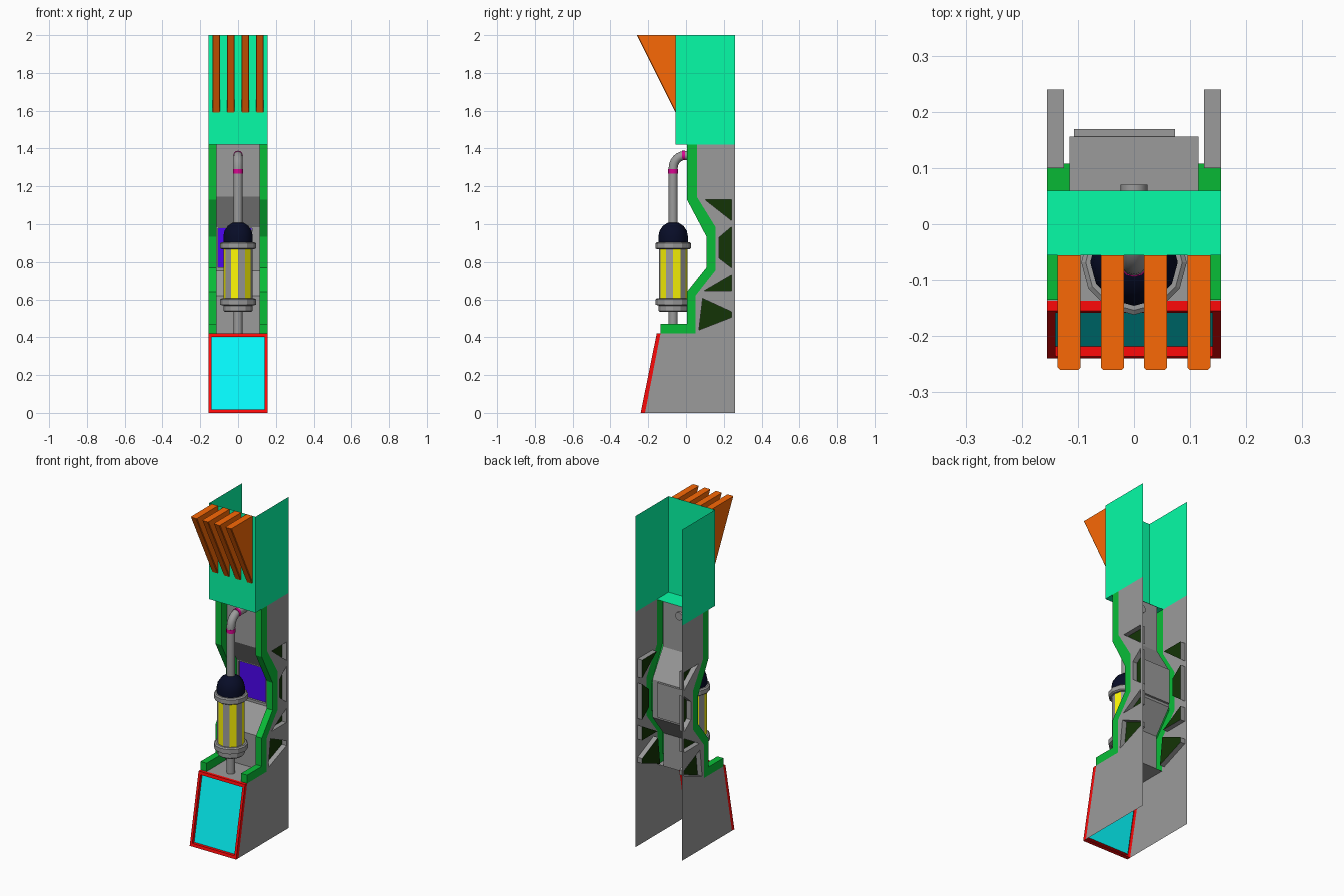
import bpy, bmesh
from math import sin, cos, pi, radians
from mathutils import Vector

if "Cube" in bpy.data.objects:
    bpy.data.objects.remove(bpy.data.objects["Cube"])

def mat(name, c):
    """Material from a colour as seen lit from the front."""
    m = bpy.data.materials.new(name)
    m.diffuse_color = (*[min(1, v / 0.88) ** 2.2 for v in c], 1)
    m.use_nodes = True
    m.node_tree.nodes["Principled BSDF"].inputs["Base Color"].default_value = m.diffuse_color
    return m

GREY = mat("grey", (0.53, 0.53, 0.53))
MINT = mat("mint", (0.05, 0.87, 0.57))
GREEN = mat("green", (0.06, 0.65, 0.2))
DARK = mat("dark_green", (0.09, 0.19, 0.05))
ORANGE = mat("orange", (0.86, 0.36, 0.05))
RED = mat("red", (0.9, 0.06, 0.06))
CYAN = mat("cyan", (0.05, 0.87, 0.93))
YELLOW = mat("yellow", (0.88, 0.86, 0.05))
NAVY = mat("navy", (0.055, 0.07, 0.15))
PURPLE = mat("purple", (0.27, 0.045, 0.83))
PINK = mat("magenta", (0.75, 0.05, 0.5))

def finish(name, bm, *mats, smooth=False):
    me = bpy.data.meshes.new(name)
    bm.to_mesh(me)
    bm.free()
    ob = bpy.data.objects.new(name, me)
    bpy.context.collection.objects.link(ob)
    for m in mats or (GREY,):
        me.materials.append(m)
    if smooth:
        bpy.context.view_layer.objects.active = ob
        ob.select_set(True)
        bpy.ops.object.shade_smooth_by_angle(angle=radians(40))
        ob.select_set(False)
    return ob

def face(bm, pts):
    return bm.faces.new([bm.verts.new(p) for p in pts])

def strip(bm, a, b, closed=False):
    """Quads between two matching point lists."""
    n = len(a)
    for i in range(n if closed else n - 1):
        j = (i + 1) % n
        face(bm, (a[i], a[j], b[j], b[i]))

def weld(bm):
    bmesh.ops.remove_doubles(bm, verts=bm.verts, dist=1e-5)
    bmesh.ops.recalc_face_normals(bm, faces=bm.faces)

def holed(bm, loops, normal):
    """Flat sheet: first loop is the outline, the others are holes."""
    edges = []
    for lp in loops:
        vs = [bm.verts.new(p) for p in lp]
        edges += [bm.edges.new((vs[i], vs[i - 1])) for i in range(len(vs))]
    bmesh.ops.triangle_fill(bm, edges=edges, use_beauty=True, normal=normal)

def rect(y, x0, x1, z0, z1):
    return [(x0, y, z0), (x1, y, z0), (x1, y, z1), (x0, y, z1)]

def lathe(name, prof, n, m=(), y=-0.068, smooth=False, pick=None):
    bm = bmesh.new()
    rings = [[(r * cos(2 * pi * k / n), y + r * sin(2 * pi * k / n), z) for k in range(n)]
             for r, z in prof]
    for a, b in zip(rings, rings[1:]):
        strip(bm, a, b, True)
    if pick:
        for i, f in enumerate(bm.faces):
            f.material_index = pick(i)
    face(bm, rings[0])
    face(bm, rings[-1])
    weld(bm)
    return finish(name, bm, *m, smooth=smooth)

def tube(name, path, r, n, m=()):
    """Round tube along a path in the x = 0 plane."""
    bm, rings = bmesh.new(), []
    P = [Vector((0, *p)) for p in path]
    for i in range(len(P)):
        t = (P[min(i + 1, len(P) - 1)] - P[max(i - 1, 0)]).normalized()
        side = Vector((1, 0, 0))
        up = side.cross(t)
        rings.append([P[i] + r * (cos(2 * pi * k / n) * side + sin(2 * pi * k / n) * up)
                      for k in range(n)])
    for a, b in zip(rings, rings[1:]):
        strip(bm, a, b, True)
    face(bm, rings[0])
    face(bm, rings[-1])
    weld(bm)
    return finish(name, bm, *m, smooth=True)

W, WI = 0.155, 0.115
# (y, z) trim profiles: front edge and back edge
FRONT = [(-0.135, 0.42), (-0.135, 0.47), (0.005, 0.47), (0.005, 0.64), (0.108, 0.77),
         (0.108, 0.935), (0.005, 1.13), (0.005, 1.42)]
BACK = [(0.05, 0.42), (0.05, 0.62), (0.156, 0.755), (0.156, 0.985), (0.057, 1.145), (0.057, 1.42)]
POCKETS = [[(0.1, 1.13), (0.24, 1.13), (0.24, 1.02)],
           [(0.175, 0.93), (0.24, 0.985), (0.24, 0.77), (0.175, 0.82)],
           [(0.095, 0.645), (0.24, 0.73), (0.24, 0.645)],
           [(0.068, 0.438), (0.088, 0.605), (0.24, 0.535), (0.24, 0.505)]]

for s, side in ((1, "right"), (-1, "left")):
    at = lambda x, pts: [(s * x, y, z) for y, z in pts]
    # Side sheet with pocket openings and their walls
    bm = bmesh.new()
    outline = [(-0.217, 0), (-0.135, 0.42)] + BACK + [(0.26, 1.42), (0.26, 0)]
    holed(bm, [at(W, outline)] + [at(W, p) for p in POCKETS], (s, 0, 0))
    for p in POCKETS:
        strip(bm, at(W, p), at(0.125, p), True)
    weld(bm)
    finish(side + "_side_sheet", bm)
    # Pocket floors
    bm = bmesh.new()
    for p in POCKETS:
        face(bm, at(0.125, p))
    finish(side + "_pocket_floors", bm, DARK)
    # Trim rail: outer cheek, front strip, inner cheek
    bm = bmesh.new()
    ring = FRONT + BACK[::-1]
    for x in (W, WI):
        holed(bm, [at(x, ring)], (s, 0, 0))
    strip(bm, at(W, FRONT), at(WI, FRONT))
    weld(bm)
    finish(side + "_trim_rail", bm, GREEN)

# Recessed back panel between the rails, with a window recess
bm = bmesh.new()
for seg in (BACK[:3], BACK[3:]):
    strip(bm, [(-WI, y, z) for y, z in seg], [(WI, y, z) for y, z in seg])
win = (-0.107, 0.073, 0.77, 0.98)
holed(bm, [rect(0.156, -WI, WI, 0.755, 0.985), rect(0.156, *win)], (0, -1, 0))
strip(bm, rect(0.156, *win), rect(0.169, *win), True)
face(bm, rect(0.169, *win))
weld(bm)
finish("back_panel", bm)
bm = bmesh.new()
face(bm, rect(0.166, -0.105, 0.071, 0.772, 0.978))
finish("window_screen", bm, PURPLE)

# Base top
bm = bmesh.new()
face(bm, [(-W, -0.137, 0.42), (W, -0.137, 0.42), (W, 0.05, 0.42), (-W, 0.05, 0.42)])
finish("base_top", bm)

# Sloped base front: red frame and cyan screen
def slope(x, z0, z1, d):
    return [(sx * x, -0.24 + 0.085 * z / 0.42 + d, z)
            for sx, z in ((-1, z0), (1, z0), (1, z1), (-1, z1))]
bm = bmesh.new()
outer, inner = slope(W, 0, 0.42, 0), slope(0.14, 0.018, 0.402, 0)
strip(bm, outer, inner, True)
strip(bm, outer, slope(W, 0, 0.42, 0.023), True)
strip(bm, inner, slope(0.14, 0.018, 0.402, 0.018), True)
weld(bm)
finish("base_frame", bm, RED)
bm = bmesh.new()
face(bm, slope(0.14, 0.018, 0.402, 0.018))
finish("base_screen", bm, CYAN)

# Upper cowl: front, two sides and underside
bm = bmesh.new()
plan = [(-W, 0.26), (-W, -0.055), (W, -0.055), (W, 0.26)]
strip(bm, [(x, y, 1.42) for x, y in plan], [(x, y, 2) for x, y in plan])
face(bm, [(-W, -0.055, 1.42), (W, -0.055, 1.42), (W, 0.06, 1.42), (-W, 0.06, 1.42)])
weld(bm)
finish("upper_cowl", bm, MINT)

# Four tapered fins with chamfered front edges
for i in range(4):
    cx, h, c = -0.1155 + 0.077 * i, 0.0205, 0.004
    tri = lambda x, k: [(cx + x, -0.26 + k, 2), (cx + x, -0.055, 1.59 + 2 * k)]
    bm = bmesh.new()
    lines = [tri(-h, c), tri(-h + c, 0), tri(h - c, 0), tri(h, c)]
    strip(bm, [p[0] for p in lines], [p[1] for p in lines])
    for x, p in ((-h, lines[0]), (h, lines[3])):
        face(bm, [p[0], p[1], (cx + x, -0.055, 2)])
    face(bm, [p[0] for p in lines] + [(cx + h, -0.055, 2), (cx - h, -0.055, 2)])
    weld(bm)
    finish(f"fin_{i + 1}", bm, ORANGE)

# Tank: glass body with ribs, collars, dome cap
lathe("tank_body", [(0.076, 0.6), (0.076, 0.875)], 12, (GREY, YELLOW), pick=lambda i: 1 - i % 2)
lathe("tank_upper_collar", [(0.086, 0.867), (0.094, 0.873), (0.094, 0.899), (0.086, 0.905)], 12)
lathe("tank_lower_collar", [(0.07, 0.533), (0.077, 0.54), (0.077, 0.567), (0.094, 0.572),
                            (0.094, 0.6), (0.086, 0.606)], 12)
lathe("tank_dome", [(0.078, 0.905), (0.078, 0.935)] +
      [(0.078 * cos(a), 0.935 + 0.078 * sin(a)) for a in (pi / 8, pi / 4, 3 * pi / 8, 0.47 * pi)],
      12, (NAVY,), smooth=True)

# Pipes and pipe bands
tube("lower_pipe", [(-0.068, 0.42), (-0.068, 0.54)], 0.024, 12)
bend = [(-0.005 - 0.063 * cos(a), 1.297 + 0.066 * sin(a)) for a in [pi / 2 * k / 6 for k in range(7)]]
tube("upper_pipe", [(-0.068, 1.0)] + bend + [(0.07, 1.363)], 0.024, 12)
tube("pipe_band_low", [(-0.068, 1.268), (-0.068, 1.29)], 0.026, 12, (PINK,))
tube("pipe_band_high", [(-0.022, 1.363), (-0.004, 1.363)], 0.0255, 12, (PINK,))
